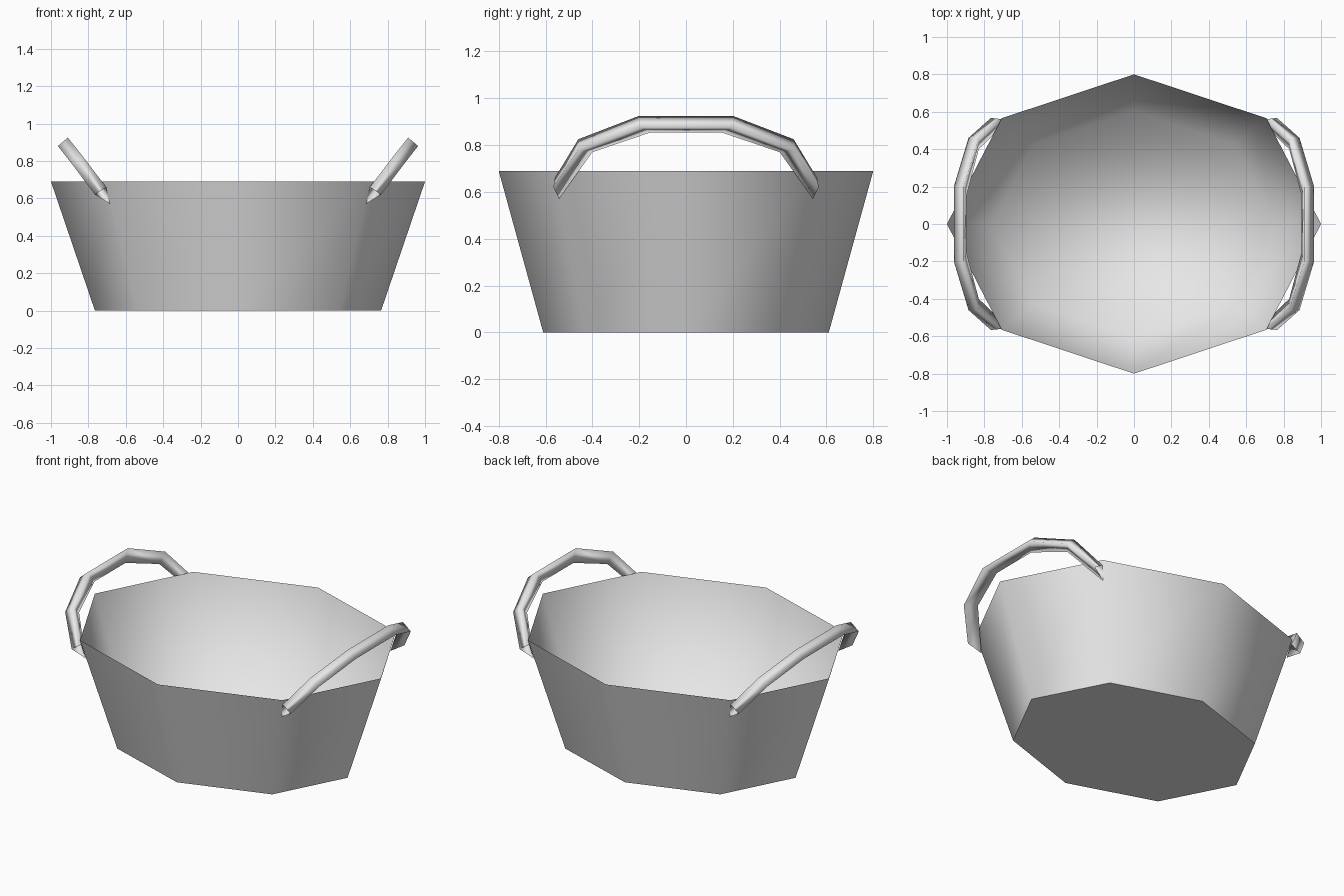
import bpy
import math

if "Cube" in bpy.data.objects:
    bpy.data.objects.remove(bpy.data.objects["Cube"])

grey = bpy.data.materials.new("plain grey")
grey.diffuse_color = (0.8, 0.8, 0.8, 1)
grey.use_nodes = True
grey.node_tree.nodes["Principled BSDF"].inputs["Base Color"].default_value = grey.diffuse_color


def make(name, verts, faces):
    mesh = bpy.data.meshes.new(name)
    mesh.from_pydata(verts, [], faces)
    mesh.materials.append(grey)
    obj = bpy.data.objects.new(name, mesh)
    bpy.context.collection.objects.link(obj)
    for p in mesh.polygons:
        p.use_smooth = True
    return obj


def ring(rx, ry, z, n=8):
    return [(rx * math.cos(2 * math.pi * i / n), ry * math.sin(2 * math.pi * i / n), z)
            for i in range(n)]


WALLS = [(i, (i + 1) % 8, (i + 1) % 8 + 8, i + 8) for i in range(8)]
FLOOR = tuple(reversed(range(8)))

# Outer tub: smooth flaring walls with a flat base
tub = make("basket_outside", ring(0.765, 0.61, 0) + ring(1, 0.8, 0.69), WALLS + [FLOOR])
tub.data.polygons[8].use_smooth = False
for e in tub.data.edges:
    if all(v < 8 for v in e.vertices):
        e.use_edge_sharp = True

# Inner lining: facing inward, floor blended smoothly into the walls
make("basket_lining", ring(0.76, 0.605, 0.005) + ring(1, 0.8, 0.69),
     [tuple(reversed(f)) for f in WALLS + [FLOOR]])

# Handles: triangular tubes arching along y, leaning outward
half = [
    [(0.705, 0.56, 0.66), (0.765, 0.567, 0.62), (0.685, 0.542, 0.572)],
    [(0.83, 0.46, 0.825), (0.885, 0.46, 0.78), (0.83, 0.40, 0.77)],
    [(0.91, 0.20, 0.925), (0.963, 0.20, 0.88), (0.895, 0.155, 0.853)],
]
arch = half + [[(x, -y, z) for x, y, z in r] for r in reversed(half)]
for name, s in (("right_handle", 1), ("left_handle", -1)):
    verts = [(s * x, y, z) for r in arch for x, y, z in r]
    faces = []
    for k in range(len(arch) - 1):
        for j in range(3):
            a, b = 3 * k + j, 3 * k + (j + 1) % 3
            f = (a, b, b + 3, a + 3)
            faces.append(f[::-1] if s > 0 else f)
    make(name, verts, faces)
